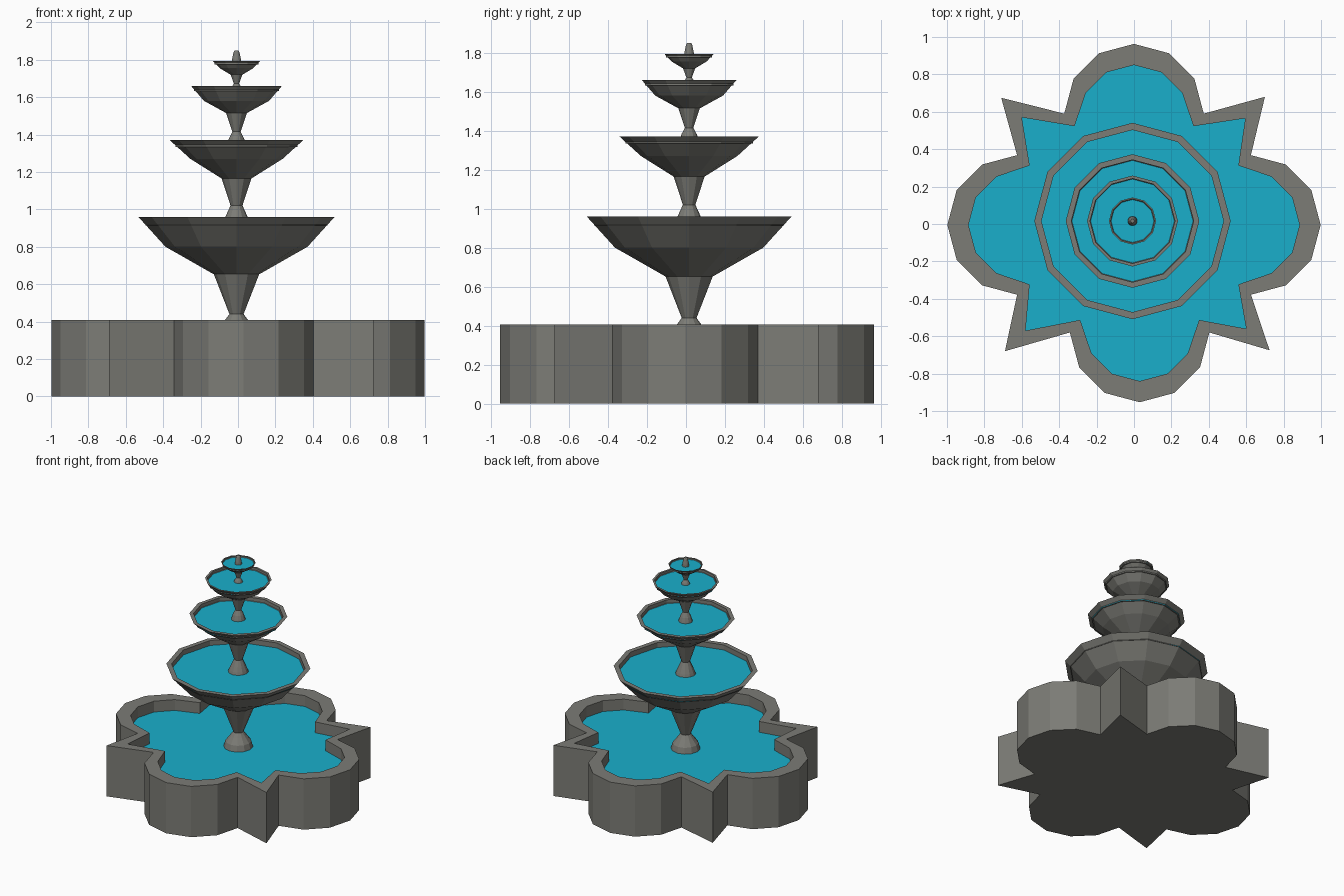
import bpy, bmesh
from math import sin, cos, pi, radians

if "Cube" in bpy.data.objects:
    bpy.data.objects.remove(bpy.data.objects["Cube"])

def material(name, rgb):
    m = bpy.data.materials.new(name)
    m.diffuse_color = (*rgb, 1)
    m.use_nodes = True
    m.node_tree.nodes["Principled BSDF"].inputs["Base Color"].default_value = m.diffuse_color
    return m

STONE = material("stone", (0.2, 0.2, 0.18))
WATER = material("water", (0.01, 0.43, 0.6))
CX, CY, SIDES = -0.008, 0.016, 12      # axis of the tiered column

def finish(bm, name, mat):
    bmesh.ops.recalc_face_normals(bm, faces=bm.faces)
    me = bpy.data.meshes.new(name)
    bm.to_mesh(me)
    bm.free()
    me.materials.append(mat)
    ob = bpy.data.objects.new(name, me)
    bpy.context.collection.objects.link(ob)
    return ob

def loft(name, rings, mat):
    """Skin a stack of equal-length point rings and cap both ends."""
    bm = bmesh.new()
    vs = [[bm.verts.new(p) for p in r] for r in rings]
    n = len(rings[0])
    for a, b in zip(vs, vs[1:]):
        for i in range(n):
            j = (i + 1) % n
            bm.faces.new((a[i], a[j], b[j], b[i]))
    bm.faces.new(vs[0][::-1])
    bm.faces.new(vs[-1])
    return finish(bm, name, mat)

def lathe(name, profile, mat):
    """Twelve-sided turned part from (radius, height) points."""
    angles = [2 * pi * i / SIDES for i in range(SIDES)]
    return loft(name, [[(CX + r * cos(a), CY + r * sin(a), z) for a in angles]
                       for r, z in profile], mat)

# Basin plan: four round lobes (centre x, y, facing angle) with pointed corners between
LOBES = [(0.625, -0.005, 0), (0, 0.59, 90), (-0.625, -0.005, 180), (0.03, -0.58, 270)]
OUTER_TIPS = [(0.70, 0.68), (-0.71, 0.675), (-0.69, -0.68), (0.725, -0.675)]
INNER_TIPS = [(0.595, 0.565), (-0.60, 0.57), (-0.58, -0.57), (0.60, -0.56)]

def plan(radius, shift, notch, tips):
    pts = []
    for (cx, cy, ang), tip in zip(LOBES, tips):
        f = radians(ang)
        local = [(radius * cos(radians(d)), radius * sin(radians(d)))
                 for d in range(-60, 61, 30)]
        local = [(notch[0], -notch[1])] + local + [notch]
        for u, v in local:
            u -= shift
            pts.append((cx + u * cos(f) - v * sin(f), cy + u * sin(f) + v * cos(f)))
        pts.append(tip)
    return pts

outer = plan(0.373, 0, (0, 0.373), OUTER_TIPS)
inner = plan(0.297, 0.037, (-0.03, 0.318), INNER_TIPS)

def at(pts, z):
    return [(x, y, z) for x, y in pts]

# Basin wall with floor, and its pool
loft("basin", [at(outer, 0), at(outer, 0.407), at(inner, 0.407), at(inner, 0.29)], STONE)
loft("basin_water", [at(inner, 0.295), at(inner, 0.32)], WATER)

# Pedestals: flared foot, narrow neck, widening up to the bowl above
PEDESTALS = [
    [(0.11, 0.31), (0.095, 0.365), (0.06, 0.41), (0.038, 0.44), (0.122, 0.655)],
    [(0.078, 0.91), (0.068, 0.94), (0.055, 0.97), (0.032, 1.02), (0.08, 1.167)],
    [(0.055, 1.33), (0.048, 1.355), (0.04, 1.38), (0.022, 1.415), (0.056, 1.517)],
    [(0.035, 1.63), (0.028, 1.65), (0.022, 1.66), (0.014, 1.672), (0.032, 1.722)],
]
# Bowls: bottom, middle and rim (radius, height), inner rim radius, water level
BOWLS = [
    [(0.122, 0.653), (0.38, 0.80), (0.525, 0.96), 0.487, 0.92],
    [(0.08, 1.165), (0.247, 1.27), (0.357, 1.37), 0.327, 1.34],
    [(0.056, 1.515), (0.174, 1.58), (0.243, 1.66), 0.227, 1.638],
    [(0.032, 1.72), (0.09, 1.755), (0.126, 1.793), 0.118, 1.781],
]
for k, (ped, (low, mid, rim, r_in, level)) in enumerate(zip(PEDESTALS, BOWLS), 1):
    lathe(f"pedestal_{k}", ped, STONE)
    lathe(f"bowl_{k}", [low, mid, rim, (r_in, rim[1]), (r_in, level - 0.006)], STONE)
    lathe(f"bowl_water_{k}", [(r_in, level - 0.005), (r_in, level)], WATER)

# Spout on the top bowl
lathe("spout", [(0.026, 1.775), (0.024, 1.80), (0.016, 1.84), (0.01, 1.85)], STONE)
